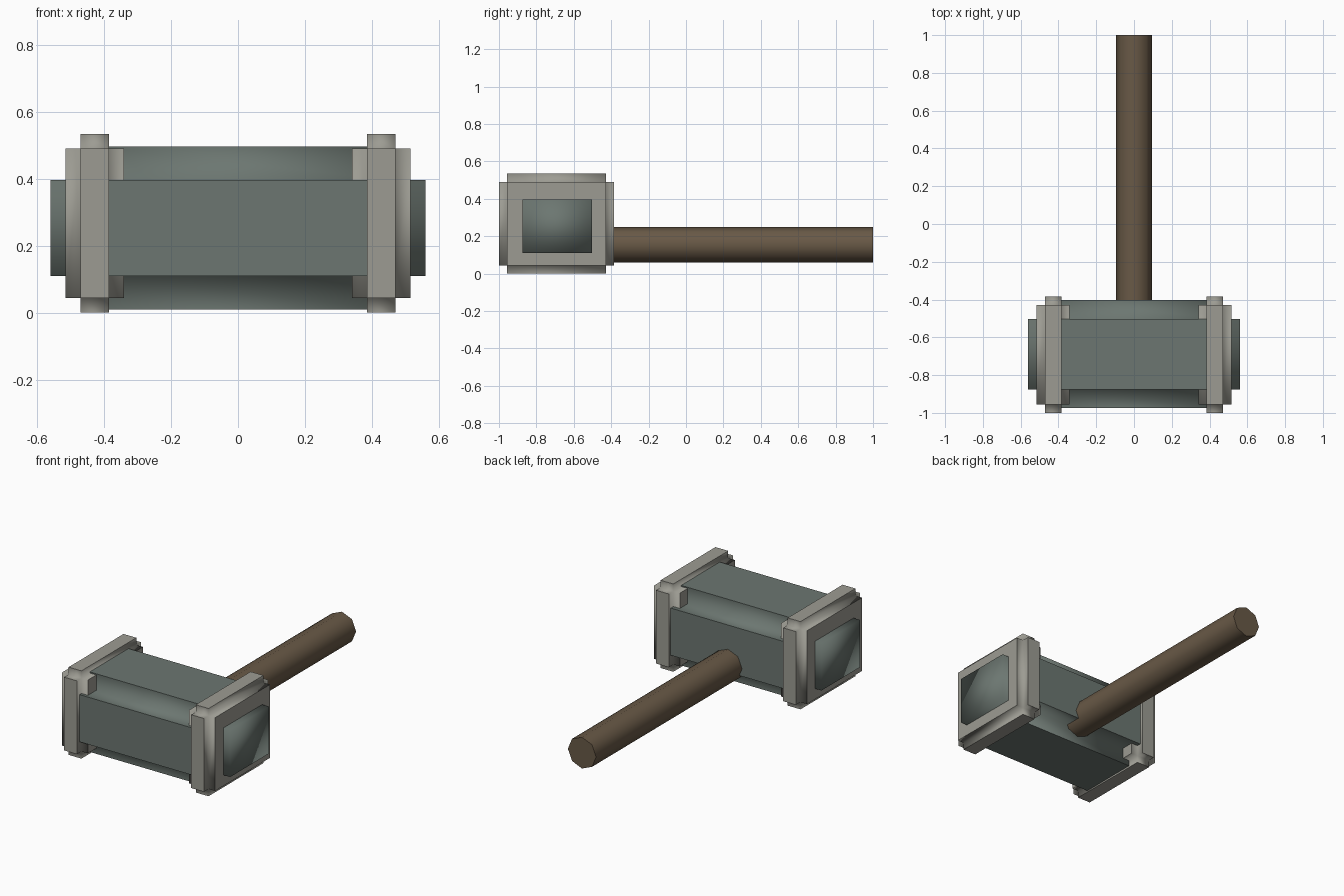
import bpy
import bmesh
import math
from mathutils import Matrix, Vector

cube = bpy.data.objects.get("Cube")
if cube:
    bpy.data.objects.remove(cube, do_unlink=True)


def material(name, color):
    mat = bpy.data.materials.new(name)
    mat.use_nodes = True
    mat.diffuse_color = (*color, 1)
    mat.node_tree.nodes["Principled BSDF"].inputs["Base Color"].default_value = (*color, 1)
    return mat


def add_object(name, bm, mat):
    bmesh.ops.recalc_face_normals(bm, faces=bm.faces)
    mesh = bpy.data.meshes.new(name)
    bm.to_mesh(mesh)
    bm.free()
    mesh.materials.append(mat)
    obj = bpy.data.objects.new(name, mesh)
    bpy.context.collection.objects.link(obj)
    return obj


def stepped_block(name, low, high, step, mat, smooth_ends=False):
    """A box with every face pushed out by step, leaving notched edges."""
    low, high = Vector(low), Vector(high)
    bm = bmesh.new()
    bmesh.ops.create_cube(bm, size=1)
    bmesh.ops.scale(bm, vec=high - low, verts=bm.verts)
    bmesh.ops.translate(bm, vec=(low + high) / 2, verts=bm.verts)
    caps = []
    for face in list(bm.faces):
        normal = face.normal.copy()
        cap = bmesh.ops.extrude_discrete_faces(bm, faces=[face])["faces"][0]
        bmesh.ops.translate(bm, vec=normal * step, verts=cap.verts)
        caps.append((cap, abs(normal.x) > 0.5))
    # Soft shading in the notches, flat outer plates
    for face in bm.faces:
        face.smooth = True
    for cap, is_end in caps:
        cap.smooth = is_end and smooth_ends
    return add_object(name, bm, mat)


stone = material("green grey stone", (0.150, 0.183, 0.165))
steel = material("pale grey metal", (0.335, 0.330, 0.290))
wood = material("brown wood", (0.140, 0.100, 0.062))

# Hammer head
stepped_block("head_core", (-0.46, -0.875, 0.11), (0.46, -0.503, 0.397),
              0.1, stone, smooth_ends=True)

# Collars at both ends of the head
for side, x in (("left", 0.428), ("right", -0.428)):
    stepped_block(side + "_collar", (x - 0.043, -0.956, 0.044),
                  (x + 0.043, -0.428, 0.49), 0.044, steel)

# Eight-sided handle running back from the head
back, start = 1.0, -0.6
bm = bmesh.new()
bmesh.ops.create_cone(bm, cap_ends=True, segments=8, radius1=0.095,
                      radius2=0.095, depth=back - start)
bmesh.ops.transform(bm, verts=bm.verts,
                    matrix=Matrix.Translation((0, (back + start) / 2, 0.155))
                    @ Matrix.Rotation(math.pi / 2, 4, "X"))
for face in bm.faces:
    face.smooth = len(face.verts) == 4
add_object("handle", bm, wood)
